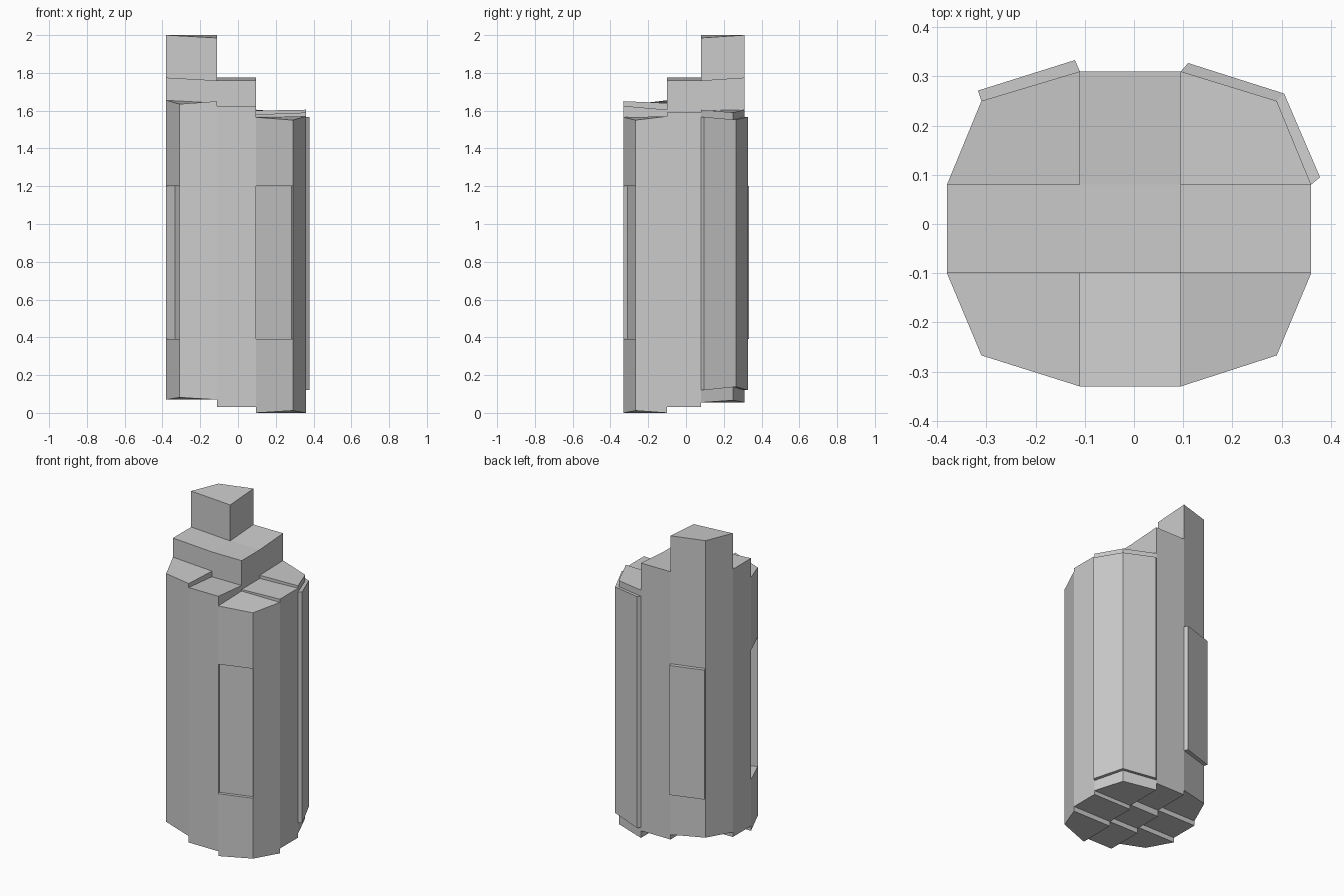
import bpy, bmesh

if "Cube" in bpy.data.objects:
    bpy.data.objects.remove(bpy.data.objects["Cube"])

# Plan grid: four columns by four rows of points, corners pulled in to a 12-sided outline
XS = (-0.38, -0.11, 0.095, 0.36)
YS = (-0.33, -0.10, 0.08, 0.31)
PULLED = {(0, 0): (-0.31, -0.267), (3, 0): (0.29, -0.267),
          (3, 3): (0.29, 0.25), (0, 3): (-0.31, 0.25)}


def plan(p):
    return PULLED.get(p, (XS[p[0]], YS[p[1]]))


# Each cell: bottom height and the four top heights (counter-clockwise)
CELLS = {
    (0, 0): (0.07, (1.635, 1.65, 1.64, 1.655)),
    (1, 0): (0.03, (1.625, 1.625, 1.605, 1.605)),
    (2, 0): (0.00, (1.565, 1.55, 1.57, 1.57)),
    (0, 1): (0.10, (1.775, 1.76, 1.76, 1.775)),
    (1, 1): (0.06, (1.76, 1.76, 1.76, 1.76)),
    (2, 1): (0.03, (1.58, 1.59, 1.59, 1.58)),
    (0, 2): (0.13, (2.0, 1.985, 2.0, 2.0)),
    (1, 2): (0.10, (1.76, 1.76, 1.775, 1.775)),
    (2, 2): (0.055, (1.60, 1.605, 1.59, 1.605)),
}
# Recessed outer walls: first and second plan point -> inward shift
RECESS = {((0, 1), (0, 0)): (0.046, 0.02), ((2, 0), (3, 0)): None}
RECESS = {((0, 1), (0, 0)): (0.046, 0.02), ((1 + 1, 0), (3, 0)): (-0.006, 0.019)}
R_LOW, R_HIGH = 0.39, 1.20


def ring(cell):
    i, j = cell
    return [(i, j), (i + 1, j), (i + 1, j + 1), (i, j + 1)]


def bottom_z(z, p):
    return z + (0.012 if p in PULLED else 0)


def finish(bm, name):
    bmesh.ops.remove_doubles(bm, verts=bm.verts, dist=0.0001)
    mesh = bpy.data.meshes.new(name)
    bm.to_mesh(mesh)
    bm.free()
    obj = bpy.data.objects.new(name, mesh)
    bpy.context.collection.objects.link(obj)
    return obj


# Stepped column
bm = bmesh.new()


def face(*pts):
    unique = list(dict.fromkeys(pts))
    if len(unique) > 2:
        bm.faces.new([bm.verts.new(p) for p in unique])


def wall(a, b, a0, b0, a1, b1):
    face((*a, a0), (*b, b0), (*b, b1), (*a, a1))


edges = {}
for cell, (low, tops) in CELLS.items():
    pts = ring(cell)
    for k in range(4):
        p, q = pts[k], pts[(k + 1) % 4]
        edges[p, q] = (bottom_z(low, p), bottom_z(low, q), tops[k], tops[(k + 1) % 4])
    face(*[(*plan(p), z) for p, z in zip(pts, tops)])
    face(*[(*plan(p), bottom_z(low, p)) for p in reversed(pts)])

for (p, q), (p0, q0, p1, q1) in edges.items():
    a, b = plan(p), plan(q)
    other = edges.get((q, p))
    if other:
        # step between neighbouring cells
        n_q0, n_p0, n_q1, n_p1 = other
        if p1 + q1 > n_p1 + n_q1:
            wall(a, b, n_p1, n_q1, p1, q1)
        if p0 + q0 < n_p0 + n_q0:
            wall(a, b, p0, q0, n_p0, n_q0)
    elif (p, q) in RECESS:
        # outer wall with a sunken panel
        dx, dy = RECESS[p, q]
        c, d = (a[0] + dx, a[1] + dy), (b[0] + dx, b[1] + dy)
        wall(a, b, p0, q0, R_LOW, R_LOW)
        wall(a, b, R_HIGH, R_HIGH, p1, q1)
        wall(c, d, R_LOW, R_LOW, R_HIGH, R_HIGH)
        wall(a, c, R_LOW, R_LOW, R_HIGH, R_HIGH)
        wall(d, b, R_LOW, R_LOW, R_HIGH, R_HIGH)
        face((*a, R_LOW), (*b, R_LOW), (*d, R_LOW), (*c, R_LOW))
        face((*c, R_HIGH), (*d, R_HIGH), (*b, R_HIGH), (*a, R_HIGH))
    else:
        wall(a, b, p0, q0, p1, q1)
finish(bm, "stepped_column")


# Raised panels on the back faces
def panel(name, inner, outer, lows, highs):
    bm = bmesh.new()
    rows = [[[bm.verts.new((*p, z)) for p, z in zip(line, zs)]
             for line in (inner, outer)] for zs in (lows, highs)]
    (il, ol), (ih, oh) = rows
    n = len(inner)
    for k in range(n - 1):
        for quad in ((ol, oh), (oh, ih), (ih, il), (il, ol)):
            s, t = quad
            bm.faces.new((s[k], s[k + 1], t[k + 1], t[k]))
    for k in (0, n - 1):
        bm.faces.new((il[k], ol[k], oh[k], ih[k]))
    bmesh.ops.recalc_face_normals(bm, faces=bm.faces)
    finish(bm, name)


panel("back_left_panel", [(-0.11, 0.31), (-0.31, 0.25)],
      [(-0.12, 0.333), (-0.317, 0.271)], (0.39, 0.39), (1.2, 1.2))
panel("back_right_wrap_panel", [(0.36, 0.08), (0.29, 0.25), (0.095, 0.31)],
      [(0.378, 0.095), (0.305, 0.265), (0.11, 0.327)],
      (0.12, 0.138, 0.12), (1.567, 1.552, 1.567))
